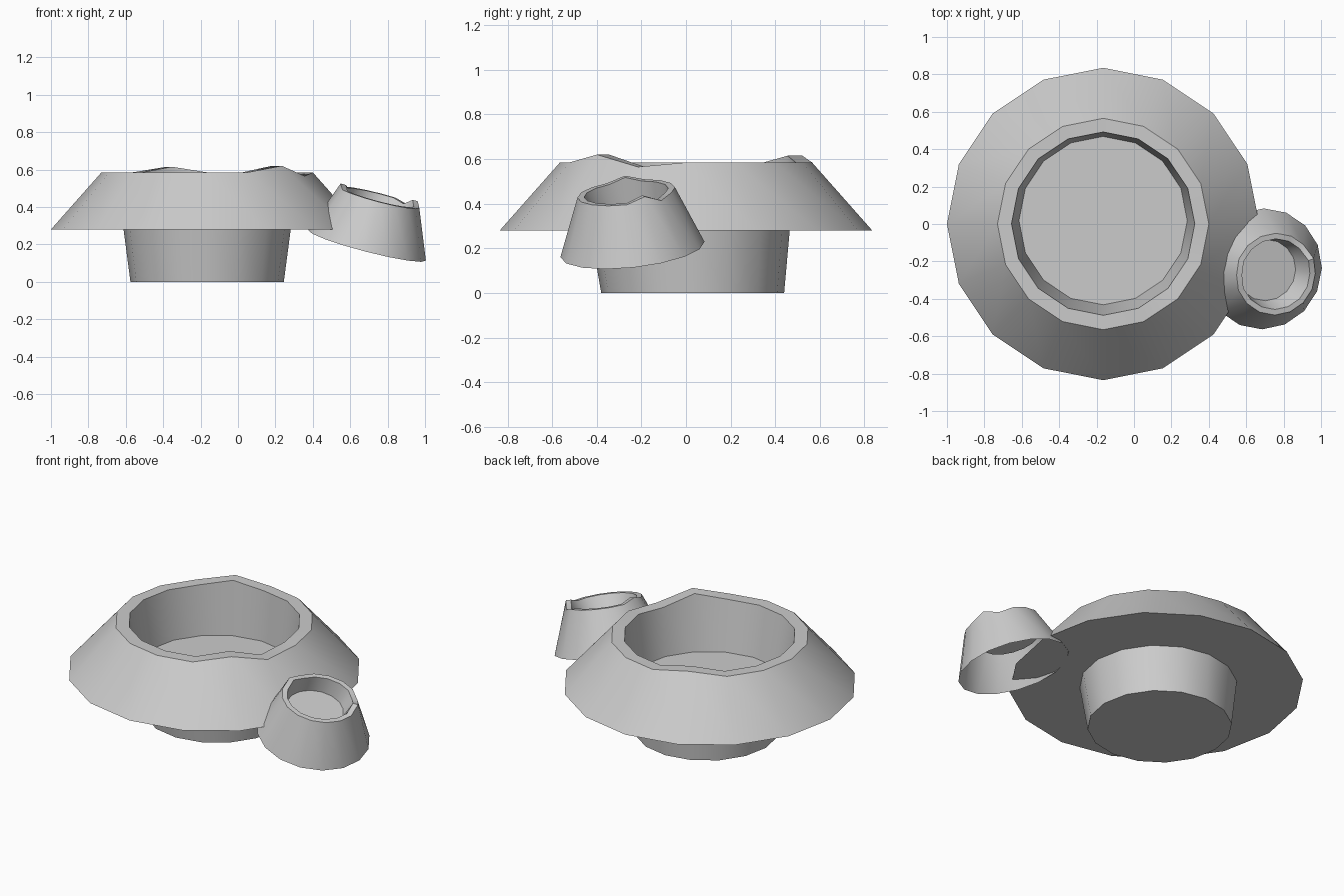
import bpy, bmesh, math
from mathutils import Matrix, Vector

SIDES = 16
# rim unevenness by vertex number, counted from +x
RIM_BUMPS = {5: 0.03, 14: 0.035, 15: -0.02}

old = bpy.data.objects.get("Cube")
if old:
    bpy.data.objects.remove(old)

grey = bpy.data.materials.new("plain grey")
grey.use_nodes = True
grey.diffuse_color = (0.6, 0.6, 0.6, 1)
grey.node_tree.nodes["Principled BSDF"].inputs["Base Color"].default_value = (0.6, 0.6, 0.6, 1)


def lathe(name, profile, matrix, cap_end):
    """Loft rings of (radius, height, y shift, bump scale), from the inner floor outwards."""
    bm = bmesh.new()
    rings = []
    for radius, height, shift, bump in profile:
        ring = []
        for i in range(SIDES):
            a = math.tau * i / SIDES
            z = height + bump * RIM_BUMPS.get(i, 0)
            ring.append(bm.verts.new((radius * math.cos(a), radius * math.sin(a) + shift, z)))
        rings.append(ring)
    bm.faces.new(rings[0])
    for inner, outer in zip(rings, rings[1:]):
        for i in range(SIDES):
            j = (i + 1) % SIDES
            bm.faces.new((inner[i], outer[i], outer[j], inner[j]))
    if cap_end:
        bm.faces.new(rings[-1][::-1])
    mesh = bpy.data.meshes.new(name)
    bm.to_mesh(mesh)
    bm.free()
    obj = bpy.data.objects.new(name, mesh)
    obj.matrix_world = matrix
    mesh.materials.append(grey)
    bpy.context.collection.objects.link(obj)
    bpy.ops.object.select_all(action='DESELECT')
    obj.select_set(True)
    bpy.context.view_layer.objects.active = obj
    bpy.ops.object.shade_smooth_by_angle(angle=math.radians(40))
    return obj


# Large flared bowl with its tapered foot
lathe("large_bowl", [
    (0.45, 0.28, 0.018, 0),     # floor
    (0.49, 0.585, 0.002, 1),    # inner rim
    (0.565, 0.585, 0, 1),       # outer rim
    (0.835, 0.28, 0, 0),        # flared edge
    (0.447, 0.28, 0.018, 0),    # foot top
    (0.41, 0, 0.03, 0),         # foot bottom
], Matrix.Translation((-0.165, 0, 0)), True)

# Small tilted cup on the side, open underneath
axis = Vector((0.25, -0.106, 0.962))
tilt = Vector((0, 0, 1)).rotation_difference(axis).to_matrix().to_4x4()
spin = Matrix.Rotation(math.radians(67.5), 4, 'Z')
lathe("small_side_cup", [
    (0.165, 0.165, 0.03, 0),    # floor
    (0.19, 0.265, 0, 0.7),      # inner rim
    (0.22, 0.265, 0, 0.7),      # outer rim
    (0.325, 0, 0, 0),           # flared edge
], Matrix.Translation((0.69, -0.24, 0.195)) @ tilt @ spin, False)
